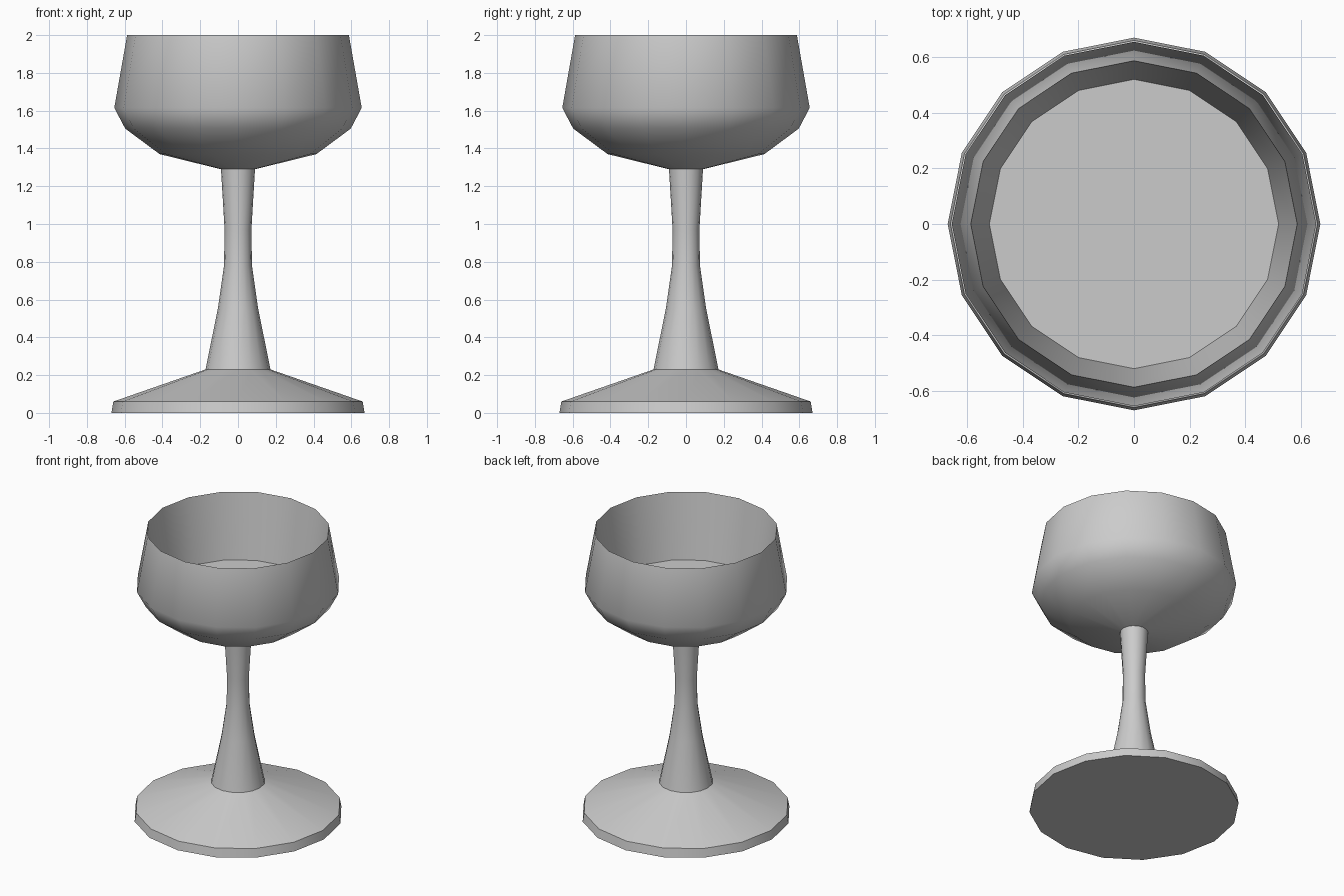
import bpy, bmesh
from math import cos, sin, pi, radians

if "Cube" in bpy.data.objects:
    bpy.data.objects.remove(bpy.data.objects["Cube"])

SIDES = 16


def lathe(name, profile, cap_start=False, cap_end=False):
    """Revolve (radius, z) points around z; outside profiles run bottom to top."""
    bm = bmesh.new()
    rings = [[bm.verts.new((r * cos(2 * pi * i / SIDES), r * sin(2 * pi * i / SIDES), z))
              for i in range(SIDES)] for r, z in profile]
    for a, b in zip(rings, rings[1:]):
        for i in range(SIDES):
            j = (i + 1) % SIDES
            bm.faces.new((a[i], a[j], b[j], b[i]))
    if cap_start:
        bm.faces.new(rings[0][::-1])
    if cap_end:
        bm.faces.new(rings[-1])
    mesh = bpy.data.meshes.new(name)
    bm.to_mesh(mesh)
    bm.free()
    obj = bpy.data.objects.new(name, mesh)
    bpy.context.collection.objects.link(obj)
    bpy.ops.object.select_all(action='DESELECT')
    obj.select_set(True)
    bpy.context.view_layer.objects.active = obj
    bpy.ops.object.shade_smooth_by_angle(angle=radians(45))
    return obj


# Round foot with a low rim and a conical top
lathe("foot", [(0.67, 0), (0.66, 0.06), (0.172, 0.23)], cap_start=True)

# Waisted stem
lathe("stem", [(0.172, 0.23), (0.107, 0.55), (0.074, 0.78), (0.071, 0.97), (0.09, 1.29)])

# Bowl: outer shell up to a sharp rim, then the inner wall down to a flat floor
lathe("bowl", [(0.09, 1.29), (0.415, 1.37), (0.597, 1.505), (0.655, 1.615),
               (0.587, 2.0), (0.52, 1.55)], cap_end=True)
